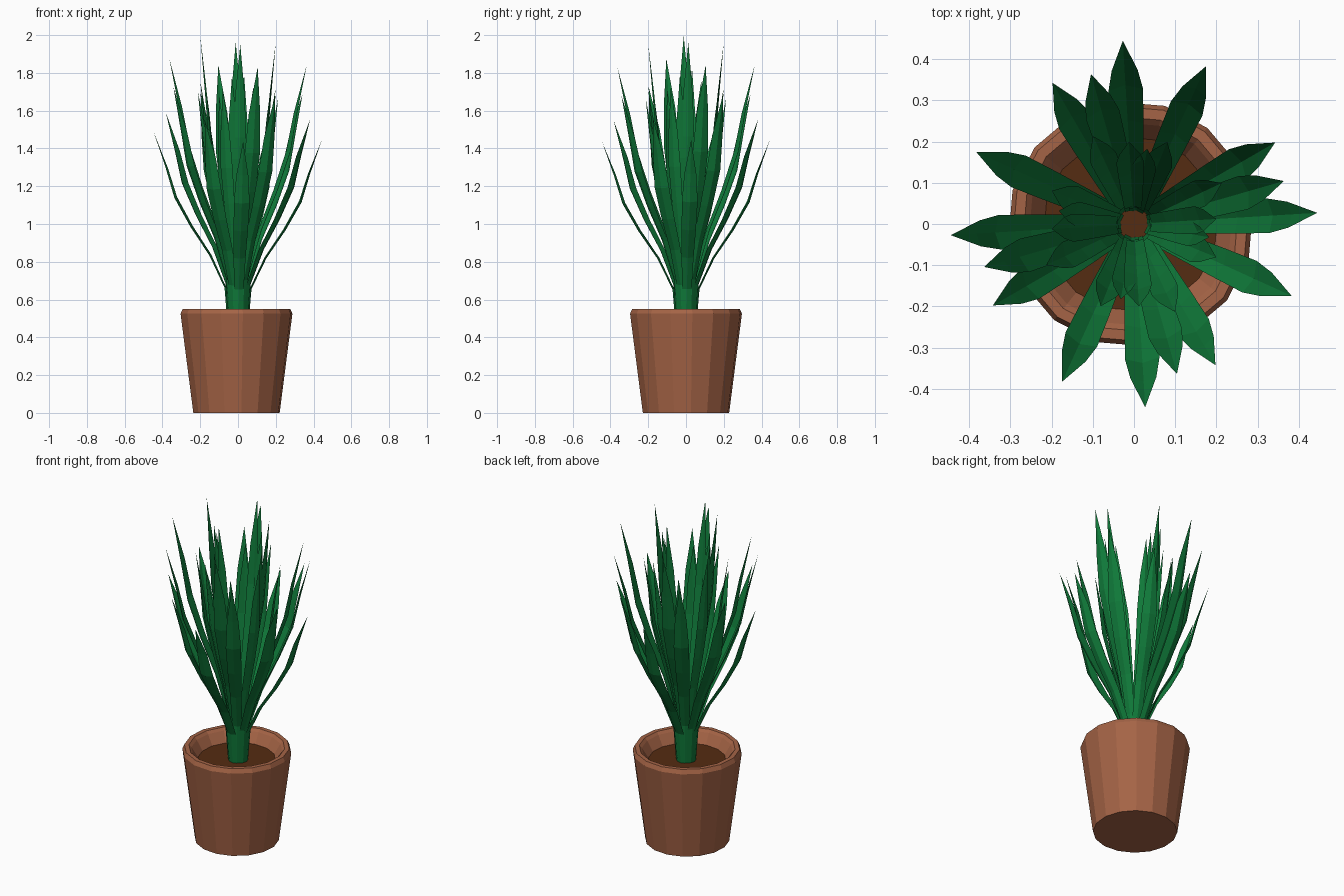
import bpy, bmesh
from math import sin, cos, radians, pi, hypot

if "Cube" in bpy.data.objects:
    bpy.data.objects.remove(bpy.data.objects["Cube"])


def material(name, color):
    m = bpy.data.materials.new(name)
    m.diffuse_color = (*color, 1)
    m.use_nodes = True
    m.node_tree.nodes["Principled BSDF"].inputs["Base Color"].default_value = m.diffuse_color
    return m


def finish(name, bm, mat, recalc=True):
    if recalc:
        bmesh.ops.recalc_face_normals(bm, faces=bm.faces)
    me = bpy.data.meshes.new(name)
    bm.to_mesh(me)
    bm.free()
    me.materials.append(mat)
    ob = bpy.data.objects.new(name, me)
    bpy.context.collection.objects.link(ob)
    return ob


def lathe(name, profile, mat, sides=16, cx=-0.008, turn=radians(6.5), cap_last=False):
    """Spin (radius, z) points into flat-sided rings; the first ring is capped."""
    bm = bmesh.new()
    rings = [[bm.verts.new((cx + r * cos(turn + 2 * pi * i / sides),
                            r * sin(turn + 2 * pi * i / sides), z))
              for i in range(sides)] for r, z in profile]
    bm.faces.new(rings[0][::-1])
    for a, b in zip(rings, rings[1:]):
        for i in range(sides):
            j = (i + 1) % sides
            bm.faces.new((a[i], a[j], b[j], b[i]))
    if cap_last:
        bm.faces.new(rings[-1])
    return finish(name, bm, mat, recalc=cap_last)


clay = material("clay", (0.376, 0.127, 0.061))
earth = material("earth", (0.09, 0.025, 0.006))
green = material("leaf_green", (0.005, 0.195, 0.042))

# Pot with a chamfered rim and sloping inner wall
lathe("pot", [(0.23, 0), (0.298, 0.525), (0.287, 0.55), (0.262, 0.55),
              (0.248, 0.535), (0.208, 0.47)], clay)

# Soil disc
lathe("soil", [(0.208, 0.46), (0.212, 0.477)], earth, cap_last=True)

# Leaf shape: (share of reach, share of height, share of half width)
SHAPE = [(0, 0, 0.55), (0.04, 0.2, 0.62), (0.24, 0.37, 0.75),
         (0.49, 0.52, 0.9), (0.70, 0.67, 1.0), (0.82, 0.82, 0.75), (1, 1, 0)]


def add_leaf(bm, angle, r0, reach, top, half):
    """One arching blade, folded along its midrib, ending in a point."""
    a = radians(angle)
    pts = [(r0 + f * (reach - r0), 0.46 + g * (top - 0.46), w * half)
           for f, g, w in SHAPE]

    def vert(r, side, z):
        return bm.verts.new((r * cos(a) - side * sin(a), r * sin(a) + side * cos(a), z))

    rows = []
    for i, (r, z, w) in enumerate(pts[:-1]):
        # keel is pushed outward, square to the blade
        p, q = pts[max(i - 1, 0)], pts[i + 1]
        dr, dz = q[0] - p[0], q[1] - p[1]
        k = 0.3 * w / hypot(dr, dz)
        rows.append((vert(r, -w, z), vert(r + dz * k, 0, z - dr * k), vert(r, w, z)))
    for u, v in zip(rows, rows[1:]):
        for s in (0, 1):
            bm.faces.new((u[s], u[s + 1], v[s + 1], v[s]))
    tip = vert(pts[-1][0], 0, pts[-1][1])
    for s in (0, 1):
        bm.faces.new((rows[-1][s], rows[-1][s + 1], tip))


# Leaf tiers, four blades each: start angle, base radius, reach, tip height, half width
TIERS = [(3.5, 0.048, 0.445, 1.455, 0.042),
         (-24.5, 0.046, 0.42, 1.565, 0.042),
         (30, 0.044, 0.395, 1.70, 0.042),
         (16, 0.040, 0.378, 1.85, 0.042),
         (3.5, 0.030, 0.20, 1.97, 0.034),
         (25, 0.034, 0.235, 1.68, 0.034),
         (-22, 0.034, 0.215, 1.73, 0.034),
         (-10, 0.028, 0.185, 1.80, 0.030)]

bm = bmesh.new()
for start, r0, reach, top, half in TIERS:
    for k in range(4):
        # slight leftward height drift seen across the four quarters
        lift = (-0.01, -0.01, 0.025, -0.02)[k]
        add_leaf(bm, start + 90 * k, r0, reach, top + lift, half)
finish("leaves", bm, green, recalc=False)
